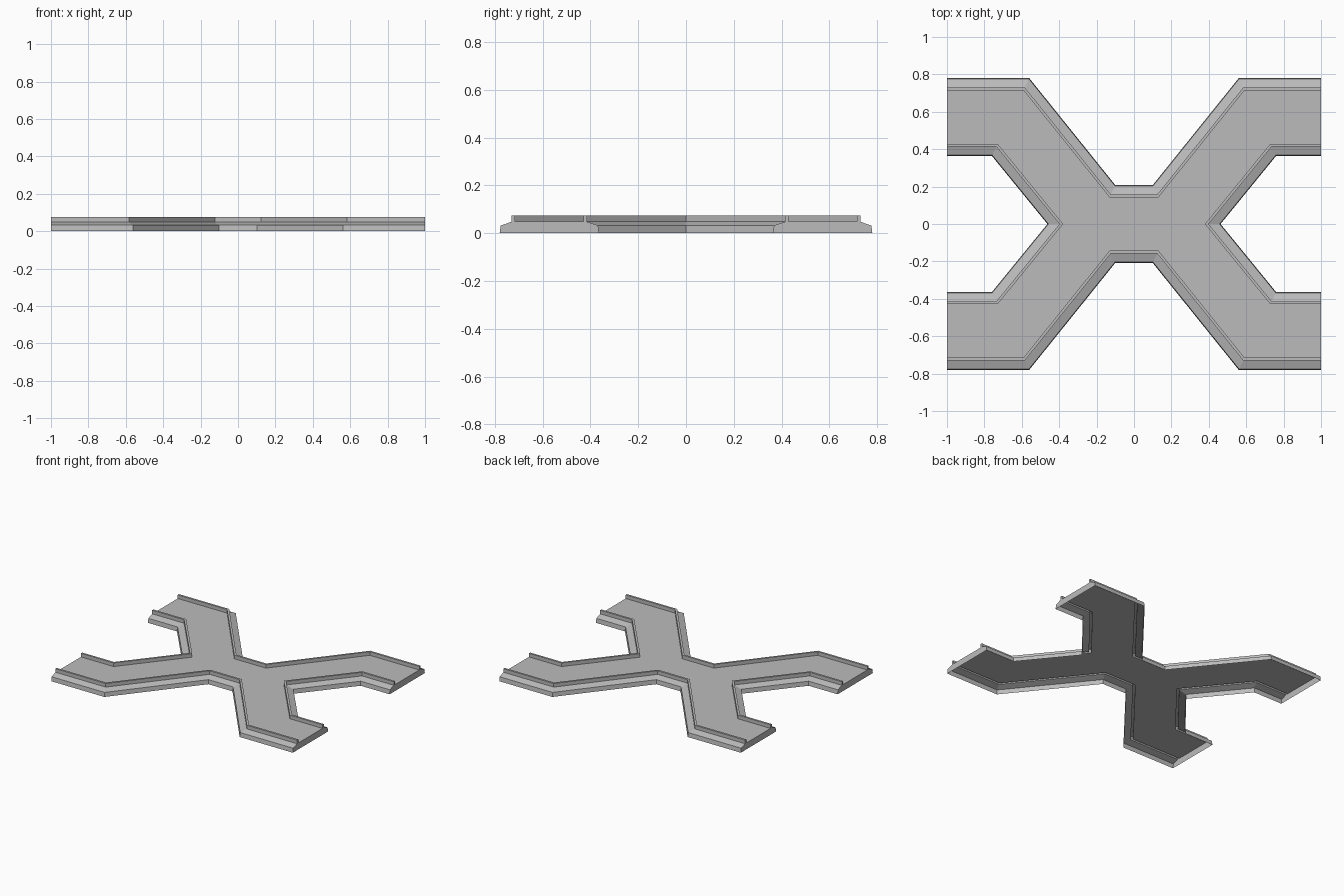
import bpy
import bmesh
from mathutils import Vector

cube = bpy.data.objects.get("Cube")
if cube:
    bpy.data.objects.remove(cube, do_unlink=True)

grey = bpy.data.materials.new("plain grey")
grey.use_nodes = True
colour = (0.5, 0.5, 0.5, 1)
grey.diffuse_color = colour
grey.node_tree.nodes["Principled BSDF"].inputs["Base Color"].default_value = colour

# Border section: (distance inward, height) for skirt, shoulder, kerb and floor edge
section = [(0, 0), (0.004, 0.032), (0.05, 0.048), (0.05, 0.075),
           (0.065, 0.075), (0.065, 0.048)]

# Plan outlines of the borders, counterclockwise; the opposite pair is turned half round
back = [(1, 0.78), (0.56, 0.78), (0.1, 0.208), (-0.1, 0.208), (-0.56, 0.78), (-1, 0.78)]
left = [(-1, 0.364), (-0.76, 0.364), (-0.463, 0), (-0.76, -0.364), (-1, -0.364)]


def half_turn(path):
    return [(-x, -y) for x, y in path]


def inset(path, distance):
    """Move an open path to its left with mitred corners."""
    pts = [Vector(p) for p in path]
    dirs = [(b - a).normalized() for a, b in zip(pts, pts[1:])]
    normals = [Vector((-d.y, d.x)) for d in dirs]
    result = []
    for i, p in enumerate(pts):
        n0 = normals[max(i - 1, 0)]
        n1 = normals[min(i, len(normals) - 1)]
        result.append(p + (n0 + n1) * (distance / (1 + n0.dot(n1))))
    return result


bm = bmesh.new()
borders = []
for path in (back, left, half_turn(back), half_turn(left)):
    rows = [[bm.verts.new((p.x, p.y, z)) for p in inset(path, d)] for d, z in section]
    # Sweep the section along the border
    for low, high in zip(rows, rows[1:]):
        for j in range(len(path) - 1):
            bm.faces.new((low[j], low[j + 1], high[j + 1], high[j]))
    borders.append(rows)

# Deck between the kerbs
bm.faces.new([v for rows in borders for v in rows[-1]])

# End plates closing the four arms; the underside stays open
for i, rows in enumerate(borders):
    following = borders[(i + 1) % len(borders)]
    outline = [r[-1] for r in rows] + [r[0] for r in reversed(following)]
    bm.faces.new(outline[::-1])

mesh = bpy.data.meshes.new("crossing_deck")
bm.to_mesh(mesh)
bm.free()
mesh.materials.append(grey)
deck = bpy.data.objects.new("crossing_deck", mesh)
bpy.context.collection.objects.link(deck)
